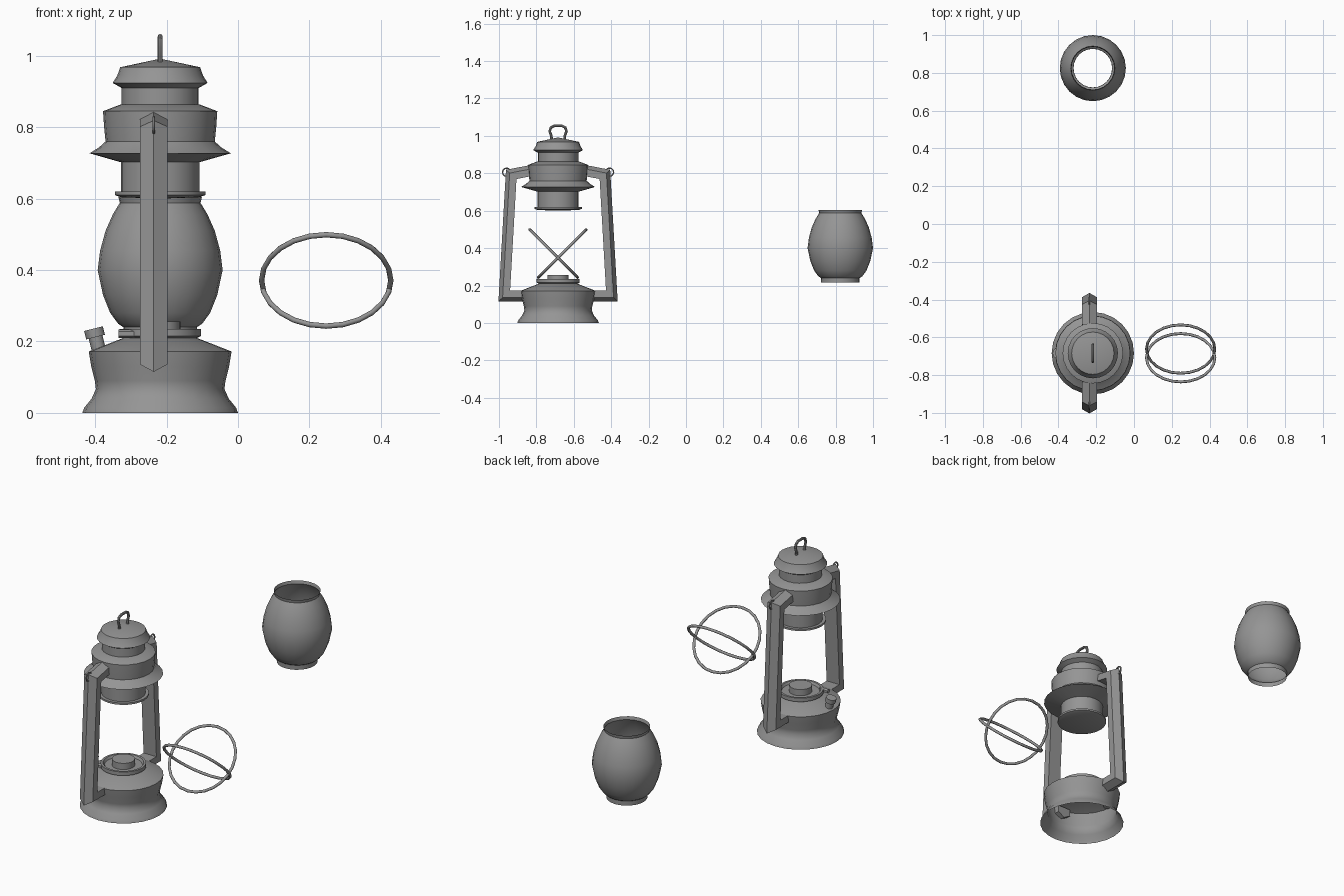
import bpy, bmesh
from math import cos, sin, pi, radians
from mathutils import Vector, Matrix

if "Cube" in bpy.data.objects:
    bpy.data.objects.remove(bpy.data.objects["Cube"], do_unlink=True)

AXIS = Vector((-0.218, -0.684, 0))      # lantern centre line
GLOBE_AXIS = Vector((-0.218, 0.825, 0))
ARM_X = -0.236

grey = bpy.data.materials.new("grey metal")
grey.use_nodes = True
colour = (0.3, 0.3, 0.3, 1)
grey.diffuse_color = colour
grey.node_tree.nodes["Principled BSDF"].inputs["Base Color"].default_value = colour


def finish(name, bm, angle=32, fix_normals=False):
    bmesh.ops.remove_doubles(bm, verts=bm.verts, dist=1e-5)
    if fix_normals:
        bmesh.ops.recalc_face_normals(bm, faces=bm.faces)
    mesh = bpy.data.meshes.new(name)
    bm.to_mesh(mesh)
    bm.free()
    ob = bpy.data.objects.new(name, mesh)
    bpy.context.collection.objects.link(ob)
    mesh.materials.append(grey)
    bpy.ops.object.select_all(action='DESELECT')
    ob.select_set(True)
    bpy.context.view_layer.objects.active = ob
    bpy.ops.object.shade_smooth_by_angle(angle=radians(angle))
    return ob


def lathe(name, profile, centre, sides=24):
    """Turn (radius, height) points, listed bottom to top, about a vertical axis."""
    bm = bmesh.new()
    rings = [[bm.verts.new(centre + Vector((r * cos(2 * pi * i / sides),
                                            r * sin(2 * pi * i / sides), z)))
              for i in range(sides)] for r, z in profile]
    for low, high in zip(rings, rings[1:]):
        for i in range(sides):
            j = (i + 1) % sides
            bm.faces.new((low[i], low[j], high[j], high[i]))
    return finish(name, bm)


def sweep(name, path, section, closed=False):
    """Sweep an (x, outward) section along a mitred path lying in a y-z plane."""
    bm = bmesh.new()
    n = len(path)
    rings = []
    for k, p in enumerate(path):
        before = path[k - 1] if closed or k else p
        after = path[(k + 1) % n] if closed or k < n - 1 else p
        d1, d2 = (p - before).normalized(), (after - p).normalized()
        d1, d2 = (d1 if d1.length else d2), (d2 if d2.length else d1)
        t = (d1 + d2).normalized()
        out = Vector((0, -t.z, t.y)) / max(t.dot(d1), 0.4)
        rings.append([bm.verts.new(p + Vector((a, 0, 0)) + out * b) for a, b in section])
    pairs = list(zip(rings, rings[1:])) + ([(rings[-1], rings[0])] if closed else [])
    for r1, r2 in pairs:
        for i in range(len(section)):
            j = (i + 1) % len(section)
            bm.faces.new((r1[i], r1[j], r2[j], r2[i]))
    if not closed:
        bm.faces.new(rings[0])
        bm.faces.new(rings[-1])
    return finish(name, bm, 40, True)


def round_section(r, sides=8):
    return [(r * cos(2 * pi * i / sides), r * sin(2 * pi * i / sides)) for i in range(sides)]


def circle_path(centre, r, sides):
    return [centre + Vector((0, r * cos(2 * pi * i / sides), r * sin(2 * pi * i / sides)))
            for i in range(sides)]


def cylinder(name, centre, axis, r, depth, sides, flange=0):
    bm = bmesh.new()
    turn = Vector(axis).to_track_quat('Z', 'Y').to_matrix().to_4x4()
    place = Matrix.Translation(centre) @ turn
    bmesh.ops.create_cone(bm, cap_ends=True, segments=sides, radius1=r, radius2=r,
                          depth=depth, matrix=place)
    if flange:  # wider lid on the outer end
        bmesh.ops.create_cone(bm, cap_ends=True, segments=sides, radius1=flange, radius2=flange,
                              depth=depth * 0.35,
                              matrix=place @ Matrix.Translation((0, 0, depth * 0.4)))
    return finish(name, bm)


# Hollow fuel tank, open underneath
lathe("fuel_tank", [(0.218, 0), (0.213, 0.014), (0.192, 0.04), (0.18, 0.067), (0.183, 0.09),
                    (0.193, 0.13), (0.2, 0.172), (0.1, 0.211), (0, 0.211)], AXIS)

# Burner dish and wick holder
lathe("burner_dish", [(0, 0.208), (0.1, 0.208), (0.114, 0.215), (0.114, 0.235), (0.102, 0.235),
                      (0.095, 0.222), (0, 0.222)], AXIS)
lathe("wick_holder", [(0.057, 0.215), (0.057, 0.256), (0, 0.256)], AXIS)
cylinder("wick_knob", (-0.31, -0.76, 0.222), (1, 0, 0), 0.012, 0.05, 6)
cylinder("filler_cap", (-0.395, -0.684, 0.197), (-0.25, 0, 1), 0.02, 0.07, 12, 0.027)

# Chimney: closed below, flared hood and cap above
lathe("chimney", [(0, 0.6), (0.11, 0.604), (0.127, 0.61), (0.127, 0.62), (0.11, 0.62),
                  (0.11, 0.702), (0.198, 0.727), (0.172, 0.743), (0.153, 0.76), (0.157, 0.8),
                  (0.16, 0.845), (0.11, 0.864), (0.108, 0.864), (0.108, 0.91), (0.133, 0.924),
                  (0.12, 0.945), (0.112, 0.968), (0, 0.992)], AXIS)

# Carrying loop on the cap
loop = [(-0.034, 0.975), (-0.036, 1.0), (-0.045, 1.025), (-0.038, 1.045), (-0.02, 1.054)]
loop = loop + [(-y, z) for y, z in reversed(loop)]
sweep("top_loop", [AXIS + Vector((0, y, z)) for y, z in loop], round_section(0.007))

# Glass globe, standing apart and open at both ends
lathe("glass_globe", [(0.102, 0.215), (0.103, 0.24), (0.118, 0.25), (0.14, 0.28), (0.16, 0.33),
                      (0.175, 0.4), (0.168, 0.455), (0.153, 0.51), (0.133, 0.555),
                      (0.118, 0.58), (0.113, 0.588), (0.117, 0.605)], GLOBE_AXIS)

# Side arms with a ridge along the outside, and an eyelet on each shoulder
ridge = [(-0.039, -0.028), (0.039, -0.028), (0.039, 0.01), (0, 0.031), (-0.039, 0.01)]
arm = [(0.165, 0.146), (0.286, 0.146), (0.249, 0.793), (0.15, 0.812)]
for side, label in ((-1, "front"), (1, "back")):
    path = [Vector((ARM_X, AXIS.y + side * y, z)) for y, z in arm]
    section = [(a, b * side) for a, b in ridge]
    sweep(label + "_arm", path, [(a, -b) for a, b in section], False)
    eye = Vector((ARM_X, AXIS.y + side * 0.275, 0.806))
    sweep(label + "_eyelet", circle_path(eye, 0.022, 12), round_section(0.004, 6), True)

# Crossed wire guard rings, lying beside the lantern
for tilt, y, label in ((-45, -0.708, "first"), (45, -0.662, "second")):
    bm = bmesh.new()
    place = Matrix.Translation((0.247, y, 0.371)) @ Matrix.Rotation(radians(tilt), 4, 'X')
    rings = []
    for i in range(24):
        u = 2 * pi * i / 24
        rings.append([bm.verts.new(place @ Vector(((0.181 + a) * cos(u), (0.181 + a) * sin(u), b)))
                      for a, b in round_section(0.0075)])
    for i, r1 in enumerate(rings):
        r2 = rings[(i + 1) % 24]
        for k in range(len(r1)):
            m = (k + 1) % len(r1)
            bm.faces.new((r1[k], r2[k], r2[m], r1[m]))
    finish(label + "_guard_ring", bm, 50, True)
